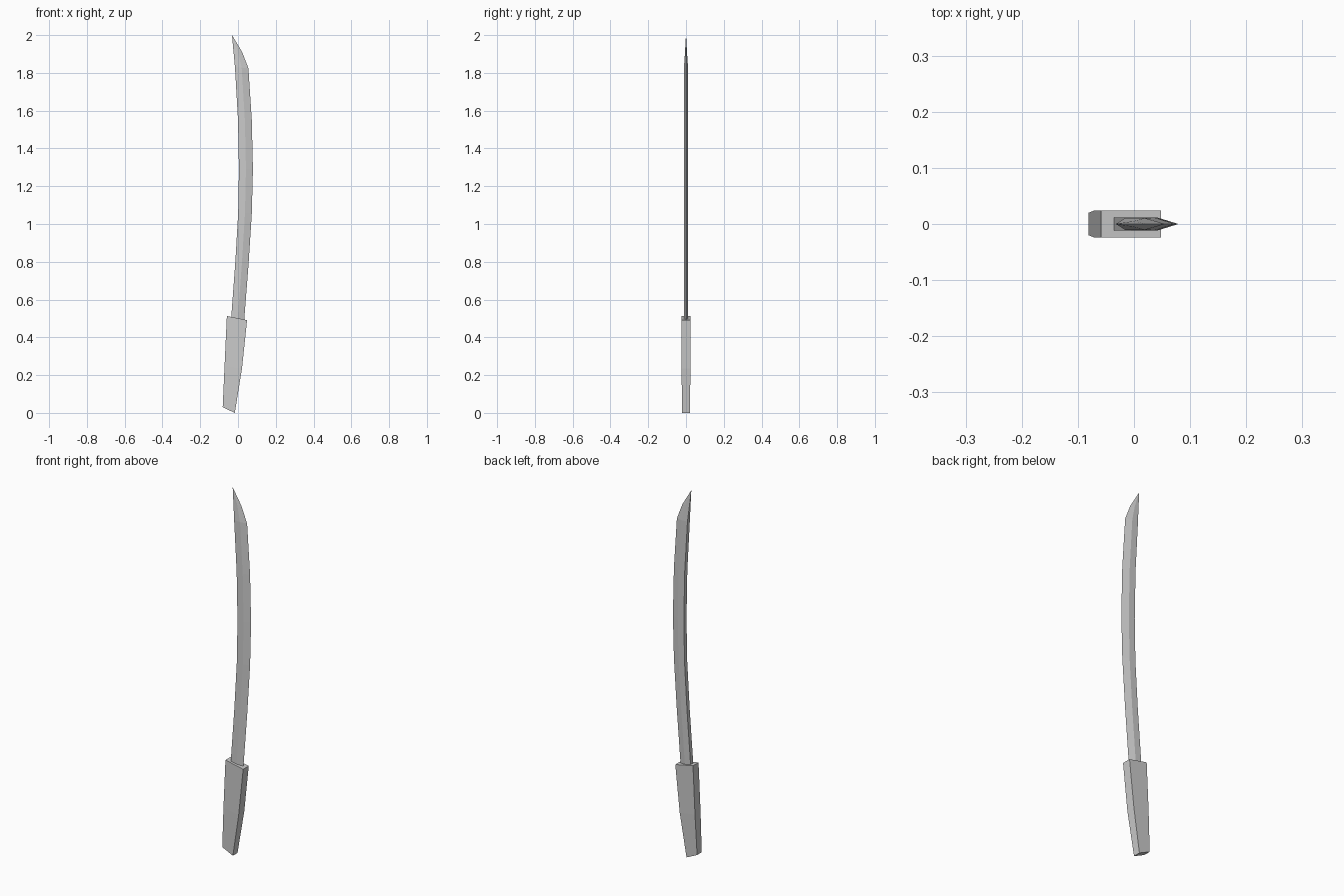
import bpy, bmesh

if "Cube" in bpy.data.objects:
    bpy.data.objects.remove(bpy.data.objects["Cube"])


def loft(name, rings):
    """Skin matching closed rings of points and cap both ends."""
    bm = bmesh.new()
    vs = [[bm.verts.new(p) for p in ring] for ring in rings]
    for a, b in zip(vs, vs[1:]):
        n = len(a)
        for i in range(n):
            j = (i + 1) % n
            bm.faces.new((a[i], a[j], b[j], b[i]))
    bm.faces.new(vs[0][::-1])
    bm.faces.new(vs[-1])
    bmesh.ops.remove_doubles(bm, verts=bm.verts, dist=0.00002)
    bmesh.ops.recalc_face_normals(bm, faces=bm.faces)
    me = bpy.data.meshes.new(name)
    bm.to_mesh(me)
    bm.free()
    ob = bpy.data.objects.new(name, me)
    bpy.context.collection.objects.link(ob)
    return ob


# Handle: tapered box sections (back x, back z, front x, front z, half width)
handle = [(-0.081, 0.03, -0.017, 0.0, 0.02),
          (-0.071, 0.25, 0.021, 0.235, 0.024),
          (-0.059, 0.513, 0.048, 0.491, 0.024)]
loft("handle", [[(x0, -w, z0), (x1, -w, z1), (x1, w, z1), (x0, w, z0)]
                for x0, z0, x1, z1, w in handle])

# Blade: flat spine, parallel sides to a mid ridge, then bevel to the edge
# (spine x, spine z, edge x, edge z, half thickness)
blade = [(-0.037, 0.49, 0.032, 0.48, 0.0115),
         (-0.014, 0.80, 0.056, 0.79, 0.0115),
         (0.001, 1.06, 0.073, 1.055, 0.0115),
         (0.005, 1.29, 0.079, 1.29, 0.0115),
         (0.000, 1.55, 0.073, 1.55, 0.0115),
         (-0.016, 1.83, 0.055, 1.825, 0.0105),
         (-0.024, 1.915, 0.022, 1.91, 0.005),
         (-0.032, 2.0, -0.0315, 2.0, 0.0004)]
rings = []
for x0, z0, x1, z1, t in blade:
    xm, zm = (x0 + x1) / 2, (z0 + z1) / 2
    rings.append([(x0, -t, z0), (xm, -t, zm), (x1, 0, z1), (xm, t, zm), (x0, t, z0)])
loft("blade", rings)
